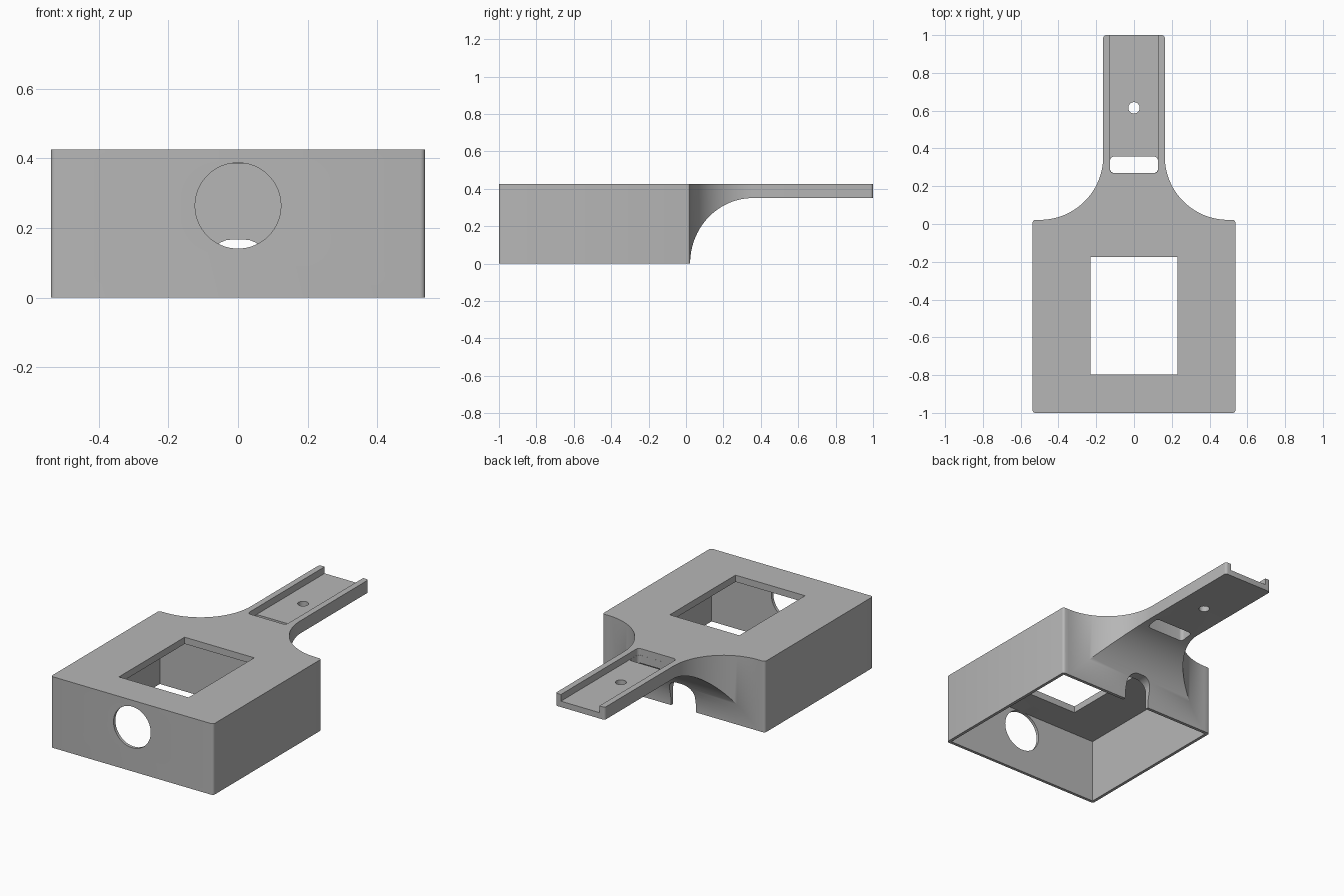
import bpy, bmesh
from math import sin, cos, pi, radians

cube = bpy.data.objects.get("Cube")
if cube:
    bpy.data.objects.remove(cube, do_unlink=True)

grey = bpy.data.materials.new("plain_grey")
grey.use_nodes = True
colour = (0.47, 0.47, 0.47, 1)
grey.diffuse_color = colour
grey.node_tree.nodes["Principled BSDF"].inputs["Base Color"].default_value = colour

HALF, BACK, TOP = 0.537, 0.022, 0.425      # housing half width, rear face, top
ARM, UNDER, FLOOR = 0.163, 0.35, 0.385     # arm half width, underside, tray floor
R = 0.335                                  # sweep radius between housing and arm


def arc(cx, cy, rx, ry, a0, a1, n):
    steps = [radians(a0 + (a1 - a0) * i / n) for i in range(n + 1)]
    return [(cx + rx * cos(a), cy + ry * sin(a)) for a in steps]


def rounded(x, y0, y1, r):
    """Rectangle centred on x = 0 with rounded corners."""
    corners = [(x - r, y0 + r, -90), (x - r, y1 - r, 0),
               (r - x, y1 - r, 90), (r - x, y0 + r, 180)]
    return [p for cx, cy, a in corners for p in arc(cx, cy, r, r, a, a + 90, 6)]


def prism(name, points, axis, lo, hi):
    """Extrude a 2D outline along an axis."""
    place = {"x": lambda p, d: (d, p[0], p[1]),
             "y": lambda p, d: (p[0], d, p[1]),
             "z": lambda p, d: (p[0], p[1], d)}[axis]
    bm = bmesh.new()
    ends = [[bm.verts.new(place(p, d)) for p in points] for d in (lo, hi)]
    bm.faces.new(ends[0])
    bm.faces.new(ends[1])
    n = len(points)
    for i in range(n):
        j = (i + 1) % n
        bm.faces.new((ends[0][i], ends[0][j], ends[1][j], ends[1][i]))
    bmesh.ops.recalc_face_normals(bm, faces=bm.faces)
    mesh = bpy.data.meshes.new(name)
    bm.to_mesh(mesh)
    bm.free()
    mesh.materials.append(grey)
    ob = bpy.data.objects.new(name, mesh)
    bpy.context.collection.objects.link(ob)
    return ob


# Plan outline: square housing swept into a narrow arm
c = 0.015
half = arc(HALF - c, c - 1, c, c, -90, 0, 4)
half += arc(HALF - c, BACK - c, c, c, 0, 90, 4)
half += arc(ARM + R, BACK + R, R, R, 270, 180, 32)
half += arc(ARM - c, 1 - c, c, c, 0, 90, 4)
outline = half + [(-x, y) for x, y in reversed(half)]
body = prism("housing_with_arm", outline, "z", 0, TOP)

# Curved relief beneath the arm
relief = [(BACK, -0.1)] + arc(BACK + R, 0, R, UNDER, 180, 90, 32)
relief += [(1.1, UNDER), (1.1, -0.1)]

cutters = [
    prism("underside_relief", relief, "x", -0.7, 0.7),
    # Hollow housing, open at the bottom
    prism("cavity", [(-0.519, -0.982), (0.519, -0.982), (0.519, 0.003), (-0.519, 0.003)],
          "z", -0.1, FLOOR),
    prism("top_window", [(-0.23, -0.796), (0.23, -0.796), (0.23, -0.175), (-0.23, -0.175)],
          "z", 0.3, 0.5),
    prism("front_port", arc(0, 0.264, 0.123, 0.123, 0, 354.375, 63), "y", -1.1, -0.9),
    prism("rear_notch", rounded(0.083, -0.2, 0.167, 0.065), "y", -0.1, 0.2),
    # Tray channel with its slot and screw hole
    prism("tray_channel", rounded(0.127, 0.27, 1.2, 0.02), "z", FLOOR, 0.5),
    prism("cable_slot", rounded(0.1265, 0.2705, 0.357, 0.02), "z", 0.2, 0.45),
    prism("screw_hole", arc(0, 0.615, 0.03, 0.03, 0, 348.75, 31), "z", 0.2, 0.45),
]

bpy.ops.object.select_all(action="DESELECT")
body.select_set(True)
bpy.context.view_layer.objects.active = body
for cutter in cutters:
    cutter.hide_render = True
    mod = body.modifiers.new(cutter.name, "BOOLEAN")
    mod.operation = "DIFFERENCE"
    mod.solver = "EXACT"
    mod.object = cutter
    bpy.ops.object.modifier_apply(modifier=mod.name)
    bpy.data.objects.remove(cutter, do_unlink=True)

bpy.ops.object.shade_smooth_by_angle(angle=radians(30))
